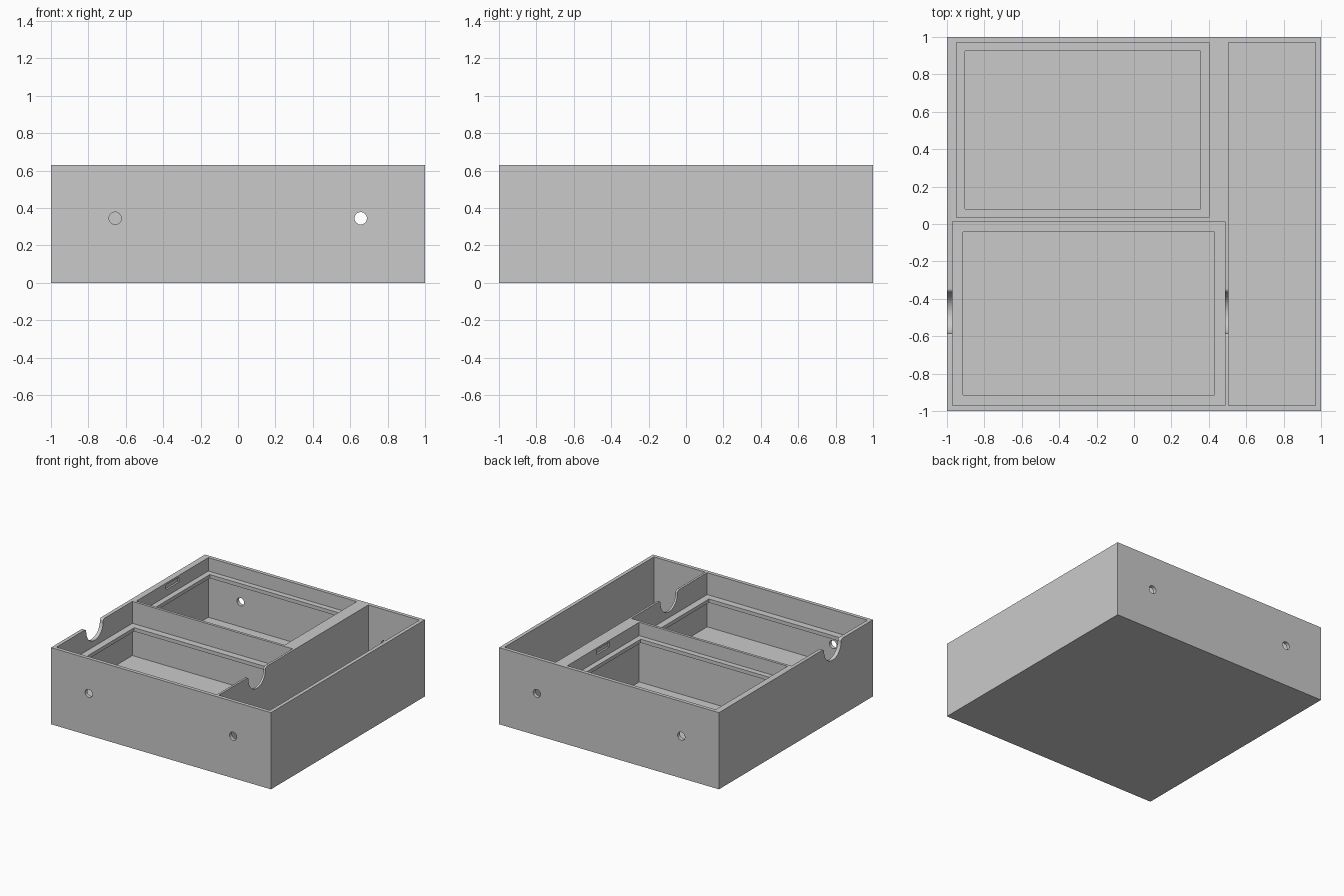
import bpy, bmesh, math
from mathutils import Matrix, Vector

cube = bpy.data.objects.get("Cube")
if cube:
    bpy.data.objects.remove(cube, do_unlink=True)

TOP = 0.63
OVER = TOP + 0.1

grey = bpy.data.materials.new("plain grey")
grey.use_nodes = True
colour = (0.59, 0.59, 0.59, 1)
grey.diffuse_color = colour
grey.node_tree.nodes["Principled BSDF"].inputs["Base Color"].default_value = colour


def make(name, bm):
    bmesh.ops.recalc_face_normals(bm, faces=bm.faces)
    mesh = bpy.data.meshes.new(name)
    bm.to_mesh(mesh)
    bm.free()
    mesh.materials.append(grey)
    obj = bpy.data.objects.new(name, mesh)
    bpy.context.scene.collection.objects.link(obj)
    return obj


def box(name, x0, x1, y0, y1, z0, z1):
    bm = bmesh.new()
    size = Vector((x1 - x0, y1 - y0, z1 - z0))
    centre = Vector((x0 + x1, y0 + y1, z0 + z1)) / 2
    bmesh.ops.create_cube(bm, size=1, matrix=Matrix.Translation(centre) @ Matrix.Diagonal(size).to_4x4())
    return make(name, bm)


def lipped_room(name, x0, x1, y0, y1, lip, floor, lip_low, lip_high):
    # Room with a thin inward lip: rebate above it, full-width chamber below
    return [
        box(name + "_rebate", x0, x1, y0, y1, lip_high, OVER),
        box(name + "_opening", x0 + lip, x1 - lip, y0 + lip, y1 - lip, floor + 0.1, OVER),
        box(name + "_chamber", x0, x1, y0, y1, floor, lip_low),
    ]


def cable_hole(name, x, y):
    bm = bmesh.new()
    place = Matrix.Translation((x, y, 0.345)) @ Matrix.Rotation(math.pi / 2, 4, "X")
    bmesh.ops.create_cone(bm, cap_ends=True, segments=32, radius1=0.033, radius2=0.033,
                          depth=0.3, matrix=place)
    return make(name, bm)


def arc(cy, cz, r, start, end, steps):
    angles = [math.radians(start + (end - start) * i / steps) for i in range(steps + 1)]
    return [(cy + r * math.cos(a), cz + r * math.sin(a)) for a in angles]


def thumb_notch(name, x0, x1):
    # U-shaped profile with flared upper corners, extruded along x
    mid, r, flare = -0.475, 0.11, 0.02
    profile = [(mid - r - flare, OVER)]
    profile += arc(mid - r - flare, TOP - flare, flare, 90, 0, 6)
    profile += arc(mid, TOP - flare - 0.002, r, 180, 360, 24)
    profile += arc(mid + r + flare, TOP - flare, flare, 180, 90, 6)
    profile += [(mid + r + flare, OVER)]
    bm = bmesh.new()
    face = bm.faces.new([bm.verts.new((x0, y, z)) for y, z in profile])
    extruded = bmesh.ops.extrude_face_region(bm, geom=[face])["geom"]
    moved = [v for v in extruded if isinstance(v, bmesh.types.BMVert)]
    bmesh.ops.translate(bm, verts=moved, vec=(x1 - x0, 0, 0))
    return make(name, bm)


# Solid block for the tray
tray = box("tray", -1, 1, -1, 1, 0, TOP)

# Long side compartment and the two lipped rooms
cutters = [box("long_compartment", 0.505, 0.97, -0.97, 0.97, 0.03, OVER)]
cutters += lipped_room("back", -0.949, 0.40, 0.036, 0.97, 0.045, 0.14, 0.49, 0.52)
cutters += lipped_room("front", -0.97, 0.487, -0.97, 0.014, 0.056, 0.185, 0.42, 0.45)

# Thumb notches in the outer wall and the divider
cutters += [thumb_notch("outer_notch", -1.1, -0.9), thumb_notch("divider_notch", 0.45, 0.55)]

# Catch slots in the side walls of the back rebate
for name, x in (("outer_catch", -0.949), ("divider_catch", 0.40)):
    cutters.append(box(name, x - 0.015, x + 0.015, 0.42, 0.59, 0.575, 0.615))

# Cable holes through the front and back walls
for x in (-0.657, 0.656):
    for side, y in (("front", -1), ("back", 1)):
        cutters.append(cable_hole(side + "_hole", x, y))

for cutter in cutters:
    cutter.hide_render = True
    mod = tray.modifiers.new(cutter.name, "BOOLEAN")
    mod.operation = "DIFFERENCE"
    mod.solver = "EXACT"
    mod.object = cutter

# Bake the cuts, then discard the cutters
bpy.context.view_layer.update()
graph = bpy.context.evaluated_depsgraph_get()
carved = bpy.data.meshes.new_from_object(tray.evaluated_get(graph))
tray.modifiers.clear()
tray.data = carved
for cutter in cutters:
    bpy.data.objects.remove(cutter, do_unlink=True)

# Smooth the round cuts, keep the corners crisp
bpy.ops.object.select_all(action="DESELECT")
tray.select_set(True)
bpy.context.view_layer.objects.active = tray
bpy.ops.object.shade_smooth_by_angle(angle=math.radians(30))
